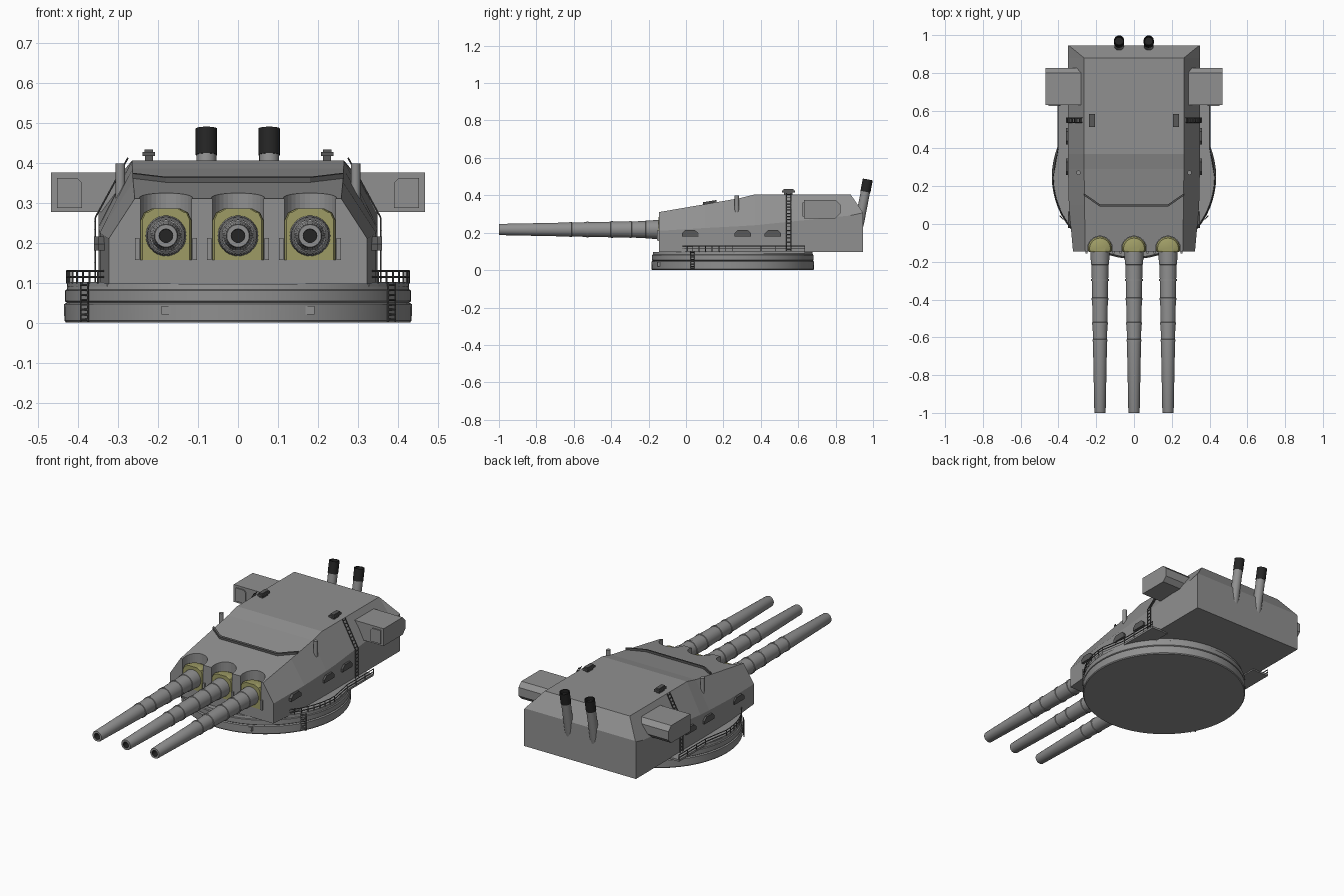
import bpy, bmesh, math
from mathutils import Vector

if "Cube" in bpy.data.objects:
    bpy.data.objects.remove(bpy.data.objects["Cube"])


def material(name, r, g, b):
    m = bpy.data.materials.new(name)
    m.diffuse_color = (r, g, b, 1)
    m.use_nodes = True
    m.node_tree.nodes["Principled BSDF"].inputs["Base Color"].default_value = m.diffuse_color
    return m


GREY = material("hull grey", 0.28, 0.28, 0.28)
DARK = material("dark grey", 0.10, 0.10, 0.10)
OLIVE = material("olive", 0.34, 0.33, 0.13)
BLACK = material("soot black", 0.018, 0.018, 0.018)


def finish(name, bm, mats, smooth=False):
    bmesh.ops.recalc_face_normals(bm, faces=bm.faces)
    me = bpy.data.meshes.new(name)
    bm.to_mesh(me)
    bm.free()
    for m in mats:
        me.materials.append(m)
    ob = bpy.data.objects.new(name, me)
    bpy.context.collection.objects.link(ob)
    if smooth:
        bpy.ops.object.select_all(action='DESELECT')
        ob.select_set(True)
        bpy.context.view_layer.objects.active = ob
        bpy.ops.object.shade_smooth_by_angle(angle=math.radians(35))
    return ob


def loft(bm, rings, cap=True):
    """Skin a list of closed point rings."""
    vs = [[bm.verts.new(p) for p in r] for r in rings]
    n = len(vs[0])
    for a, b in zip(vs, vs[1:]):
        for i in range(n):
            bm.faces.new((a[i], a[(i + 1) % n], b[(i + 1) % n], b[i]))
    if cap:
        bm.faces.new(vs[0])
        bm.faces.new(vs[-1])


def lathe(bm, origin, axis, profile, n=32):
    """Rings of (distance along axis, radius)."""
    axis = Vector(axis).normalized()
    u = axis.orthogonal().normalized()
    v = axis.cross(u)
    o = Vector(origin)
    loft(bm, [[o + axis * d + r * (u * math.cos(2 * math.pi * i / n) + v * math.sin(2 * math.pi * i / n))
               for i in range(n)] for d, r in profile])


def rod(bm, p, q, r, n=6):
    d = Vector(q) - Vector(p)
    lathe(bm, p, d, [(0, r), (d.length, r)], n)


def box(bm, lo, hi):
    (a, b, c), (d, e, f) = lo, hi
    loft(bm, [[(a, b, z), (d, b, z), (d, e, z), (a, e, z)] for z in (c, f)])


def prism_x(bm, yz, x0, x1):
    loft(bm, [[(x, y, z) for y, z in yz] for x in (x0, x1)])


# Round base under the turret
bm = bmesh.new()
lathe(bm, (0, 0.25, 0), (0, 0, 1), [(0, .43), (.005, .434), (.046, .435), (.05, .428), (.054, .433),
                                    (.08, .433), (.083, .428), (.097, .426)], 64)
finish("round_base", bm, [GREY], True)

# Plates on the rim of the base
bm = bmesh.new()
for s in (1, -1):
    box(bm, (s * .18 - .011, -.152, .02), (s * .18 + .011, -.12, .042))
finish("base_plates", bm, [GREY])

# Gun house, lofted from cross sections: y, half width, shoulder z, roof half width, roof z
bm = bmesh.new()
sections = [(-.145, .323, .21, .258, .31), (.1, .345, .225, .262, .352), (.29, .349, .235, .264, .385),
            (.37, .349, .24, .265, .405), (.88, .349, .292, .265, .405), (.945, .349, .306, .345, .31)]
loft(bm, [[(-w, y, .097), (-w, y, s), (-rw, y, r), (rw, y, r), (w, y, s), (w, y, .097)]
          for y, w, s, rw, r in sections])
house = finish("gun_house", bm, [GREY])

# Round gun recesses cut through the front of the roof
GUNS = (-.18, 0, .18)
bm = bmesh.new()
for x in GUNS:
    lathe(bm, (x, -.13, .157), (0, 0, 1), [(0, .066), (.4, .066)], 32)
cutter = finish("recess_cutter", bm, [GREY])
cutter.hide_render = True
mod = house.modifiers.new("recesses", 'BOOLEAN')
mod.object = cutter
mod.operation = 'DIFFERENCE'
mod.solver = 'EXACT'
bpy.context.view_layer.objects.active = house
bpy.ops.object.modifier_apply(modifier="recesses")
bpy.data.objects.remove(cutter)

for i, x in enumerate(GUNS):
    # Olive gun shield, flattened at the front
    bm = bmesh.new()
    lathe(bm, (x, -.13, .156), (0, 0, 1), [(0, .064), (.1, .064), (.119, .055), (.129, .035)], 32)
    for v in bm.verts:
        v.co.y = max(v.co.y, -.147)
    finish(f"gun_shield_{i + 1}", bm, [OLIVE], True)

    # Tapered barrel with raised bands and a dark bore
    bm = bmesh.new()
    prof = [(0, .051), (.075, .048), (.076, .045)]
    for d in (.15, .25, .38, .47):
        r = .045 - .015 * (d - .076) / .78
        prof += [(d, r), (d + .001, r + .003), (d + .012, r + .003), (d + .013, r)]
    prof += [(.855, .030), (.86, .028), (.86, .017), (.78, .016)]
    lathe(bm, (x, -.14, .217), (0, -1, 0), prof, 32)
    for f in bm.faces:
        c = f.calc_center_median()
        if c.y < -.9 and math.hypot(c.x - x, c.z - .217) < .02:
            f.material_index = 1
    finish(f"barrel_{i + 1}", bm, [GREY, BLACK], True)

# Flanges beside the gun openings
bm = bmesh.new()
for x in GUNS:
    for s in (1, -1):
        c = x + s * .072
        box(bm, (c - .006, -.155, .157), (c + .006, -.14, .212))
finish("gun_flanges", bm, [GREY])

# Raised splash guard across the sloping roof
bm = bmesh.new()
path = [(-.264, .15), (-.18, .092), (.18, .092), (.264, .15)]
roof = lambda y: .31 + .172 * (y + .145)
loft(bm, [[(x, y, roof(y) - .01), (x, y, roof(y) + .012), (x, y + .012, roof(y) + .014),
           (x, y + .012, roof(y) - .01)] for x, y in path])
finish("splash_guard", bm, [DARK])

# Rangefinder ears with a panel on the front
bm = bmesh.new()
panel = bmesh.new()
for s in (1, -1):
    prism_x(bm, [(.63, .277), (.63, .375), (.80, .375), (.825, .35), (.825, .302), (.80, .277)], s * .25, s * .468)
    pts = [(.39, .287), (.39, .35), (.402, .362), (.452, .362), (.452, .287)]
    loft(panel, [[(s * x, y, z) for x, z in pts] for y in (.624, .632)])
finish("rangefinder_ears", bm, [GREY])
finish("rangefinder_panels", panel, [GREY])

# Leaning funnels at the rear: grey pipe with black top
axis = Vector((0, .055, .285))
for i, x in enumerate((-.079, .078)):
    bm = bmesh.new()
    lathe(bm, (x, .917, .2), axis, [(0, .022), (.06, .025), (.225, .025)], 24)
    finish(f"funnel_{i + 1}", bm, [GREY], True)
    bm = bmesh.new()
    lathe(bm, (x, .917, .2), axis, [(.223, .027), (.29, .027), (.29, .022), (.27, .021)], 24)
    finish(f"funnel_top_{i + 1}", bm, [BLACK], True)

# Roof periscopes, roof posts and side vent hoods
scope, post, vent = bmesh.new(), bmesh.new(), bmesh.new()
for s in (1, -1):
    x = s * .223
    box(scope, (x - .010, .525, .40), (x + .010, .57, .418))
    box(scope, (x - .016, .513, .416), (x + .016, .582, .426))
    box(scope, (x - .011, .52, .426), (x + .011, .575, .433))
    lathe(post, (s * .294, .272, .31), (0, 0, 1), [(0, .012), (.088, .012)], 12)
    for y, out in ((.022, .350), (.303, .360), (.465, .360)):
        prism_x(vent, [(y - .044, .18), (y - .044, .197), (y - .025, .215), (y + .025, .215),
                       (y + .044, .197), (y + .044, .18)], s * .31, s * out)
finish("periscopes", scope, [DARK])
finish("roof_posts", post, [GREY], True)
finish("vent_hoods", vent, [DARK])


# Ladders: two rails and rungs along a path, spread along a side vector
def ladder(bm, path, side, step=.018):
    side = Vector(side)
    for a, b in zip(path, path[1:]):
        a, b = Vector(a), Vector(b)
        for k in (1, -1):
            rod(bm, a + side * k, b + side * k, .0022)
        n = max(1, int((b - a).length / step))
        for i in range(n):
            p = a.lerp(b, (i + .5) / n)
            rod(bm, p - side, p + side, .0025)


bm = bmesh.new()
for s in (1, -1):
    ladder(bm, [(s * .357, .55, .10), (s * .357, .55, .262), (s * .275, .55, .412)], (0, .012, 0))
    ladder(bm, [(s * .384, .034, .002), (s * .384, .034, .10)], (s * .009, .010, 0), .012)
finish("ladders", bm, [DARK])

# Side walkways and railings following the base, then running straight back
deck, rail = bmesh.new(), bmesh.new()
for s in (1, -1):
    route = []
    for i in range(9):
        a = math.radians(-40 + 5 * i)
        route.append((s * .428 * math.cos(a), .25 + .428 * math.sin(a)))
    route += [(s * .402, .40), (s * .402, .48), (s * .402, .56), (s * .402, .635)]
    inner = [(s * .30, route[-1][1]), (s * .30, route[0][1])]
    loft(deck, [[(x, y, z) for x, y in route + inner] for z in (.09, .101)])
    for a, b in zip(route, route[1:]):
        for z in (.114, .129):
            rod(rail, (*a, z), (*b, z), .0025)
    for p in route:
        rod(rail, (*p, .098), (*p, .130), .0025)
finish("walkways", deck, [GREY])
finish("railings", rail, [DARK])
